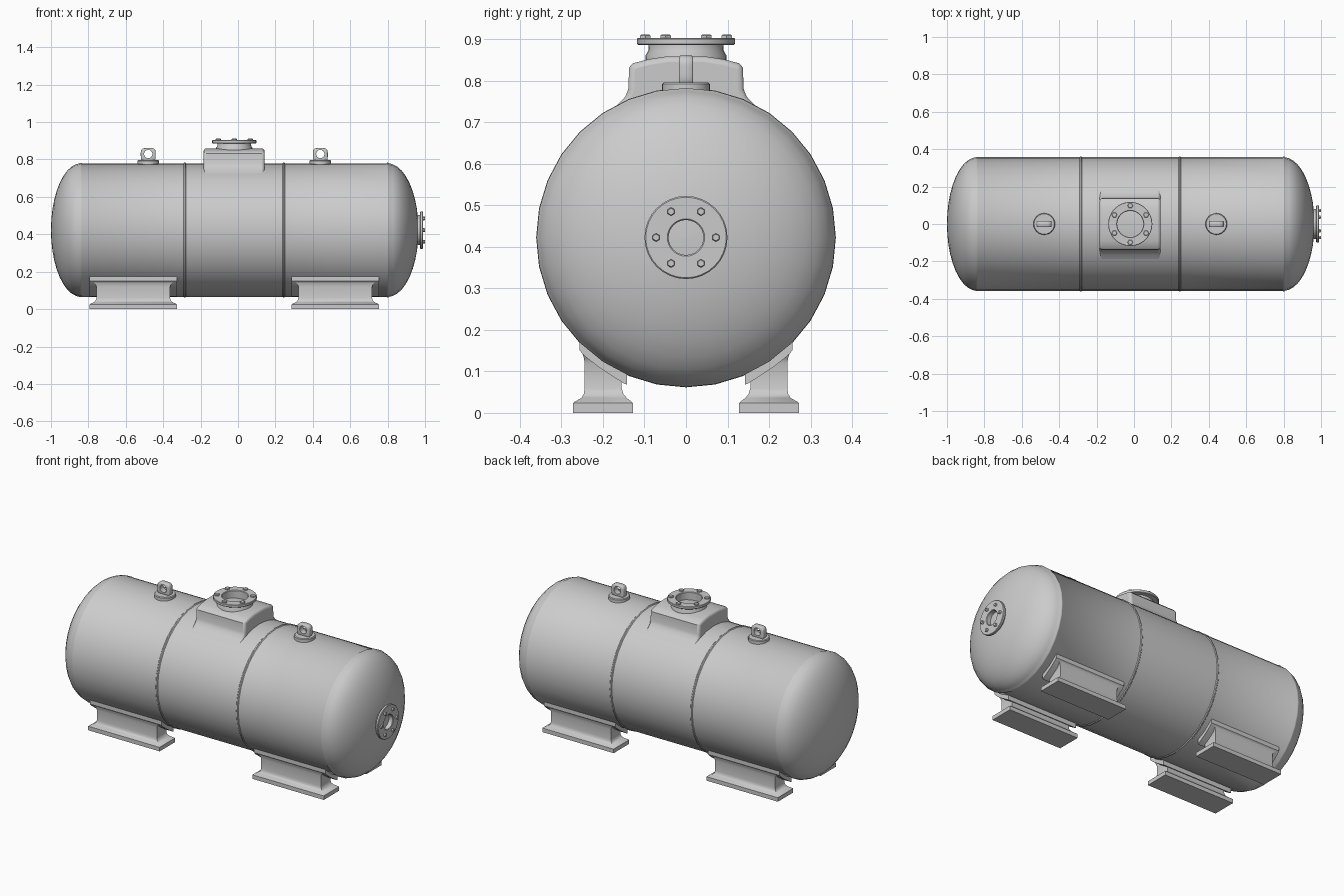
import bpy, bmesh
from math import sin, cos, pi, radians, sqrt
from mathutils import Matrix

if "Cube" in bpy.data.objects:
    bpy.data.objects.remove(bpy.data.objects["Cube"])

R, CZ = 0.357, 0.4225            # tank radius and axis height
ALONG_X = Matrix.Rotation(pi / 2, 4, 'Y')   # turns local z into world x


def finish(bm, name, matrix=None, angle=35):
    if matrix:
        bm.transform(matrix)
    bmesh.ops.recalc_face_normals(bm, faces=bm.faces)
    me = bpy.data.meshes.new(name)
    bm.to_mesh(me)
    bm.free()
    ob = bpy.data.objects.new(name, me)
    bpy.context.collection.objects.link(ob)
    for p in me.polygons:
        p.use_smooth = True
    me.set_sharp_from_angle(angle=radians(angle))
    return ob


def loft(bm, rings, caps=True, closed=False):
    loops = [[bm.verts.new(p) for p in r] for r in rings]
    pairs = list(zip(loops, loops[1:]))
    if closed:
        pairs.append((loops[-1], loops[0]))
    for a, b in pairs:
        n = len(a)
        for i in range(n):
            bm.faces.new((a[i], a[(i + 1) % n], b[(i + 1) % n], b[i]))
    if caps and not closed:
        bm.faces.new(loops[0])
        bm.faces.new(loops[-1])


def lathe(name, profile, matrix, n=32, angle=35):
    """Spin (radius, height) points about local z."""
    bm = bmesh.new()
    loft(bm, [[(r * cos(2 * pi * i / n), r * sin(2 * pi * i / n), h)
               for i in range(n)] for r, h in profile])
    return finish(bm, name, matrix, angle)


def prism(name, outline, x0, x1, angle=35):
    """Extrude a (y, z) outline along x."""
    bm = bmesh.new()
    loft(bm, [[(x, y, z) for y, z in outline] for x in (x0, x1)])
    return finish(bm, name, None, angle)


def bolts(name, matrix, ring, size, height, start):
    for k in range(6):
        a = start + k * pi / 3
        m = matrix @ Matrix.Translation((ring * cos(a), ring * sin(a), 0))
        lathe(f"{name}_{k + 1}", [(size, -0.004), (size, height * 0.7),
                                  (size * 0.8, height)], m, 6)


# tank shell: domed ends, straight barrel, weld beads
def dome(x, depth):
    return [(max(R * cos(t * pi / 20), 0.002), x + depth * sin(t * pi / 20))
            for t in range(1, 11)]


def bead(x, h):
    return [(R, x - 0.007), (R + h, x - 0.003), (R + h, x + 0.003), (R, x + 0.007)]


shell = dome(-0.84, -0.16)[::-1]
for x, h in ((-0.84, 0.002), (-0.285, 0.004), (0.245, 0.004), (0.80, 0.003)):
    shell += bead(x, h)
shell += dome(0.80, 0.165)
lathe("tank_shell", shell, Matrix.Translation((0, 0, CZ)) @ ALONG_X, 32, 40)

# end port flange with bolts
port = Matrix.Translation((0, 0, CZ)) @ ALONG_X
lathe("end_port_flange", [(0.042, 0.962), (0.042, 0.987), (0.045, 0.99), (0.097, 0.99),
                          (0.1, 0.987), (0.1, 0.977), (0.097, 0.974), (0.08, 0.974),
                          (0.08, 0.94), (0.042, 0.94)], port)
bolts("end_port_bolt", port @ Matrix.Translation((0, 0, 0.99)), 0.072, 0.01, 0.01, pi / 2)

# manway saddle box flaring into the shell
half = [(0.205, 0.712), (0.165, 0.742), (0.146, 0.762), (0.139, 0.78),
        (0.137, 0.832), (0.128, 0.842), (0.09, 0.852), (0.045, 0.859)]
box = prism("manway_box", half + [(-y, z) for y, z in half[::-1]] + [(0, 0.66)],
            -0.184, 0.142)
bev = box.modifiers.new("soft_edges", 'BEVEL')
bev.width, bev.segments, bev.limit_method, bev.angle_limit = 0.014, 3, 'ANGLE', radians(60)

# manway neck, flange and bolts
top = Matrix.Translation((-0.02, 0, 0))
lathe("manway_flange", [(0.07, 0.856), (0.07, 0.9), (0.073, 0.903), (0.116, 0.903),
                        (0.118, 0.901), (0.118, 0.889), (0.115, 0.886), (0.09, 0.886),
                        (0.091, 0.872), (0.098, 0.86), (0.098, 0.845)], top)
bolts("manway_bolt", top @ Matrix.Translation((0, 0, 0.903)), 0.098, 0.015, 0.008, pi / 2)


# lifting lugs: round pad and eye plate
def eye(cx, y, grow, hole):
    pts = []
    for i in range(32):
        c, s = cos(2 * pi * i / 32), sin(2 * pi * i / 32)
        h = 0.032 if s > 0 else 0.046
        k = 0.022 if hole else (abs(c / 0.04) ** 4 + abs(s / h) ** 4) ** -0.25 - grow
        pts.append((cx + k * c, y, 0.829 + k * s))
    return pts


for side, cx in (("left", -0.48), ("right", 0.44)):
    lathe(f"lug_pad_{side}", [(0.058, 0.765), (0.058, 0.792), (0.054, 0.796), (0.002, 0.796)],
          Matrix.Translation((cx, 0, 0)), 24)
    bm = bmesh.new()
    loft(bm, [eye(cx, -0.017, 0, True), eye(cx, -0.017, 0.003, False),
              eye(cx, -0.014, 0, False), eye(cx, 0.014, 0, False),
              eye(cx, 0.017, 0.003, False), eye(cx, 0.017, 0, True)], closed=True)
    finish(bm, f"lug_eye_{side}", None, 50)

# four feet: base plate flowing into a web, topped by a curved pad
ys = [0.142 + 0.114 * i / 6 for i in range(7)]
pad_top = [(y, CZ - sqrt((R - 0.006) ** 2 - y * y)) for y in ys]
pad_low = [(0.256, 0.15), (0.243, 0.136), (0.21, 0.11), (0.175, 0.087), (0.15, 0.071), (0.142, 0.068)]
stack = [(0.235, 0.128, 0.272, 0), (0.235, 0.128, 0.272, 0.024), (0.231, 0.131, 0.268, 0.027),
         (0.212, 0.143, 0.252, 0.036), (0.201, 0.151, 0.246, 0.046), (0.197, 0.155, 0.244, 0.06),
         (0.197, 0.155, 0.244, 0.12), (0.202, 0.155, 0.246, 0.132), (0.212, 0.155, 0.25, 0.144)]
for cx, end in ((-0.56, "left"), (0.52, "right")):
    for s, side in ((-1, "front"), (1, "back")):
        prism(f"foot_pad_{side}_{end}", [(s * y, z) for y, z in pad_top + pad_low],
              cx - 0.235, cx + 0.235)
        bm = bmesh.new()
        loft(bm, [[(cx - hx, s * y0, z), (cx + hx, s * y0, z), (cx + hx, s * y1, z),
                   (cx - hx, s * y1, z)] for hx, y0, y1, z in stack])
        finish(bm, f"foot_{side}_{end}", None, 40)
